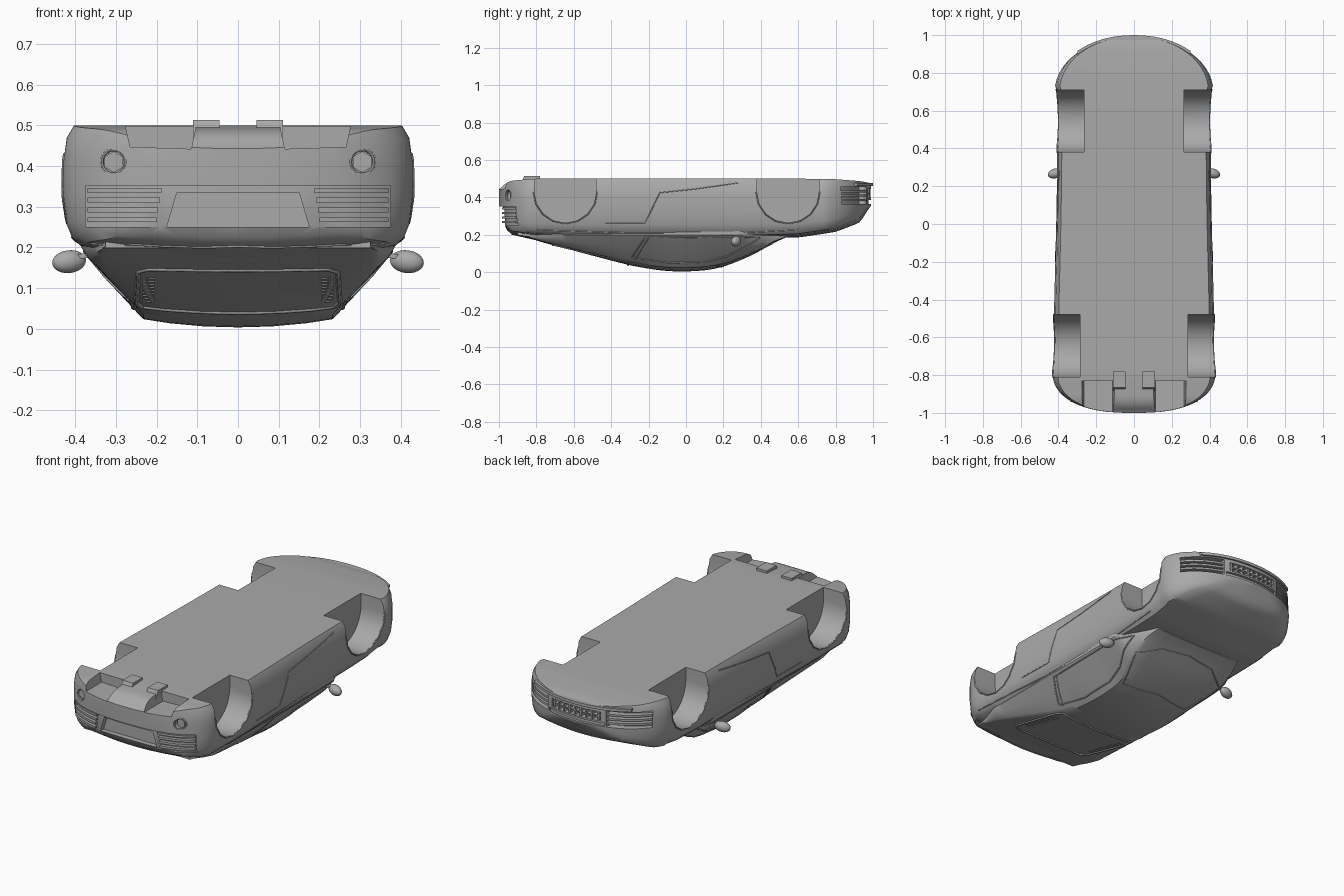
import bpy, bmesh, math
from mathutils import Vector
from mathutils.bvhtree import BVHTree

cube = bpy.data.objects.get("Cube")
if cube:
    bpy.data.objects.remove(cube, do_unlink=True)

grey = bpy.data.materials.new("plain grey")
grey.use_nodes = True
grey.diffuse_color = (0.4, 0.4, 0.4, 1)
grey.node_tree.nodes["Principled BSDF"].inputs["Base Color"].default_value = (0.4, 0.4, 0.4, 1)


def select(ob):
    bpy.ops.object.select_all(action='DESELECT')
    ob.select_set(True)
    bpy.context.view_layer.objects.active = ob


def finish(name, bm):
    bmesh.ops.recalc_face_normals(bm, faces=bm.faces[:])
    me = bpy.data.meshes.new(name)
    bm.to_mesh(me)
    bm.free()
    me.materials.append(grey)
    ob = bpy.data.objects.new(name, me)
    bpy.context.collection.objects.link(ob)
    return ob


def smooth(ob, angle=35):
    select(ob)
    bpy.ops.object.shade_smooth_by_angle(angle=math.radians(angle))


def prism(name, pts, vec):
    """Polygon swept along a vector."""
    bm = bmesh.new()
    face = bm.faces.new([bm.verts.new(p) for p in pts])
    res = bmesh.ops.extrude_face_region(bm, geom=[face])
    moved = [g for g in res["geom"] if isinstance(g, bmesh.types.BMVert)]
    bmesh.ops.translate(bm, vec=vec, verts=moved)
    return finish(name, bm)


def cut(target, cutter):
    mod = target.modifiers.new("cut", 'BOOLEAN')
    mod.operation, mod.solver, mod.object = 'DIFFERENCE', 'EXACT', cutter
    select(target)
    bpy.ops.object.modifier_apply(modifier=mod.name)
    bpy.data.objects.remove(cutter, do_unlink=True)


def loft(name, sections):
    """Half sections of (x, y, z), mirrored into closed rings."""
    bm = bmesh.new()
    rings = []
    for half in sections:
        ring = half + [(-x, y, z) for x, y, z in half[-2:0:-1]]
        rings.append([bm.verts.new(p) for p in ring])
    n = len(rings[0])
    for a, b in zip(rings, rings[1:]):
        for i in range(n):
            j = (i + 1) % n
            bm.faces.new((a[i], a[j], b[j], b[i]))
    bm.faces.new(rings[0])
    bm.faces.new(rings[-1])
    return finish(name, bm)


def lookup(keys, y, col, soft):
    def at(v):
        v = min(max(v, keys[0][0]), keys[-1][0])
        for a, b in zip(keys, keys[1:]):
            if v <= b[0]:
                return a[col] + (b[col] - a[col]) * (v - a[0]) / (b[0] - a[0])
    return (at(y - soft) + 2 * at(y) + at(y + soft)) / 4


# Plan curves of the two rounded ends
def tail(x):
    return -0.8 - 0.2 * math.sqrt(max(0, 1 - (abs(x) / 0.43) ** 2.6))


def nose(x):
    return 0.7 + 0.29 * math.sqrt(max(0, 1 - (abs(x) / 0.42) ** 2.1))


def half_width(y):
    if y < -0.8:
        return 0.43 * (1 - ((-y - 0.8) / 0.2) ** 2) ** (1 / 2.6)
    if y > 0.7:
        return 0.42 * (1 - ((y - 0.7) / 0.29) ** 2) ** (1 / 2.1)
    return 0.419 + 0.011 * math.cos((y + 0.8) / 1.5 * math.pi) - 0.006 * math.sin((y + 0.8) / 1.5 * math.pi)


# Main body: y, deck height, belt height, floor height
body_keys = [(-1, .355, .36, .44), (-.965, .23, .245, .475), (-.93, .2, .22, .49),
             (-.8, .17, .205, .5), (-.5, .175, .2, .5), (0, .19, .2, .5), (.45, .185, .2, .5),
             (.6, .185, .205, .5), (.8, .215, .235, .497), (.93, .265, .29, .487), (.99, .36, .37, .475)]
flank = [(.94, 0), (.98, .1), (1, .3), (1, .6), (.98, .82), (.95, .93), (.9, 1)]
deck = [(.72, .4), (.5, .7), (.25, .93), (0, 1)]


def body_section(y):
    w = half_width(y)
    zd, zb, zf = (lookup(body_keys, y, c, .012) for c in (1, 2, 3))
    pts = [(0, y, zf)]
    pts += [(w * f, y, zf + (zb - zf) * t) for f, t in flank]
    return pts + [(w * f, y, zb + (zd - zb) * t) for f, t in deck]


ends = [math.sin(i / 14 * math.pi / 2) * .997 for i in range(1, 15)]
ys = [-.8 - .2 * t for t in reversed(ends)]
ys += [-.8 + 1.5 * i / 40 for i in range(41)]
ys += [.7 + .29 * t for t in ends]
body = loft("body_shell", [body_section(y) for y in ys])

# Cabin: y, roof height
roof_keys = [(-.9, .205), (-.8, .168), (-.6, .115), (-.3, .036), (-.15, .01), (-.04, .002),
             (.1, .008), (.2, .027), (.35, .088), (.53, .19)]


def cabin_section(y):
    zr = lookup(roof_keys, y, 1, .05)
    h = .205 - zr
    wb = .385 - .5 * max(0, y - .3) - .3 * max(0, -y - .7)
    wt = wb - (wb - .24) * min(1, h / .19)
    return [(0, y, .23), (wb, y, .23), (wb, y, .2),
            ((wb + wt) / 2 + .006, y, .2 - h * .42), (wt + .008, y, zr + h * .18),
            (wt - .008, y, zr + h * .1), (wt * .7, y, zr + h * .05), (wt * .35, y, zr + h * .012), (0, y, zr)]


cabin = loft("cabin", [cabin_section(-.9 + 1.43 * i / 50) for i in range(51)])
trees = {}
for part in (body, cabin):
    trees[part.name] = BVHTree.FromObject(part, bpy.context.evaluated_depsgraph_get())


def seam(name, part, pts, below=False, side=1, r=.003, closed=False):
    """Raised trim line projected on a part, from the side (y, z) or from below (x, y)."""
    if closed:
        pts = pts + pts[:1]
    path = []
    for a, b in zip(pts, pts[1:]):
        for i in range(9):
            u, v = (p + (q - p) * i / 8 for p, q in zip(a, b))
            start, ray = ((side * u, v, -1), (0, 0, 1)) if below else ((side, u, v), (-side, 0, 0))
            hit = trees[part].ray_cast(Vector(start), Vector(ray))[0]
            if hit:
                path.append(hit)
    cu = bpy.data.curves.new(name, 'CURVE')
    cu.dimensions, cu.bevel_depth, cu.bevel_resolution = '3D', r, 1
    sp = cu.splines.new('POLY')
    sp.points.add(len(path) - 1)
    for p, co in zip(sp.points, path):
        p.co = (*co, 1)
    cu.materials.append(grey)
    ob = bpy.data.objects.new(name, cu)
    bpy.context.collection.objects.link(ob)
    select(ob)
    bpy.ops.object.convert(target='MESH')


def slab(name, edge, x0, x1, z0, z1, near, far):
    """Strip that follows a plan curve between two offsets along y."""
    xs = [x0 + (x1 - x0) * i / 12 for i in range(13)]
    pts = [(x, edge(x) + near, z0) for x in xs] + [(x, edge(x) + far, z0) for x in reversed(xs)]
    return prism(name, pts, (0, 0, z1 - z0))


def drum(name, loc, r, depth, sides, axis='Y'):
    bpy.ops.mesh.primitive_cylinder_add(vertices=sides, radius=r, depth=depth, location=loc,
                                        rotation=(math.pi / 2, 0, 0))
    ob = bpy.context.object
    ob.name = name
    ob.data.materials.append(grey)
    return ob


# Wheel wells, with raised arch lips
for label, yc, inner in (("rear", -.645, .285), ("front", .545, .265)):
    arc = [(yc + .165 * math.cos(a), .43 + .165 * math.sin(a))
           for a in (math.pi * (1 + i / 24) for i in range(25))]
    outline = [(yc - .165, .6)] + arc + [(yc + .165, .6)]
    for s, word in ((1, "left"), (-1, "right")):
        cut(body, prism("well_cutter", [(s * inner, y, z) for y, z in outline], (s * .3, 0, 0)))
        lip = [(yc + (y - yc) * 1.03, .43 + (z - .43) * 1.03) for y, z in arc[::3]]
        seam(f"{label}_{word}_arch_lip", "body_shell", lip, side=s, r=.004)

# Tail panel, plate recess and nose intakes
cut(body, slab("panel_cutter", tail, -.375, .375, .25, .352, -.2, .022))
plate = [(-.175, -.99, .25), (.175, -.99, .25), (.15, -.99, .335), (-.15, -.99, .335)]
cut(body, prism("plate_cutter", plate, (0, .05, 0)))
cut(body, slab("grille_cutter", nose, -.15, .15, .395, .445, .1, -.035))
cut(body, slab("slot_cutter", nose, -.17, .17, .365, .385, .1, -.015))
for s in (1, -1):
    cut(body, slab("intake_cutter", nose, s * .18, s * .375, .365, .455, .2, -.04))
    under = [(s * x, -1.1, z) for x, z in ((.115, .442), (.265, .447), (.29, .56), (.09, .56))]
    cut(body, prism("diffuser_cutter", under, (0, .27, 0)))
    cut(body, drum("lamp_cutter", (s * .305, -.95, .41), .03, .06, 24))
smooth(body)
smooth(cabin)

# Nose lip and grille bars
slab("nose_lip", nose, -.3, .3, .462, .478, .01, -.04)
for i in range(9):
    x = -.136 + i * .034
    slab(f"grille_bar_{i}", nose, x - .004, x + .004, .395, .445, -.004, -.036)
slab("grille_crossbar", nose, -.15, .15, .417, .423, -.006, -.036)

# Parts repeated on both sides
for s, word in ((1, "left"), (-1, "right")):
    for i in range(4):
        z = .262 + i * .024
        slab(f"{word}_tail_louver_{i}", tail, s * (.2 - i * .004), s * .37, z, z + .012, .003, .03)
    for i in range(3):
        z = .381 + i * .023
        slab(f"{word}_intake_louver_{i}", nose, s * .178, s * .372, z, z + .011, -.005, -.045)
    # Round lamp with a six-sided lens
    bpy.ops.mesh.primitive_torus_add(location=(s * .305, -.946, .41), rotation=(math.pi / 2, 0, s * .35),
                                     major_radius=.031, minor_radius=.005, major_segments=24, minor_segments=8)
    ring = bpy.context.object
    ring.name = f"{word}_lamp_ring"
    ring.data.materials.append(grey)
    smooth(ring)
    drum(f"{word}_lamp_lens", (s * .305, -.93, .41), .026, .02, 6)
    # Underside tail bracket
    bracket = [(s * .045, y, z) for y, z in ((-.885, .47), (-.865, .513), (-.78, .513), (-.78, .49))]
    prism(f"{word}_tail_bracket", bracket, (s * .065, 0, 0))
    # Door mirror
    bpy.ops.mesh.primitive_uv_sphere_add(segments=20, ring_count=12, location=(s * .415, .268, .165))
    mirror = bpy.context.object
    mirror.name = f"{word}_mirror"
    mirror.scale = (.043, .026, .028)
    mirror.rotation_euler = (0, s * .12, s * -.25)
    mirror.data.materials.append(grey)
    smooth(mirror, 60)
    prism(f"{word}_mirror_arm", [(s * .35, .25, .19), (s * .4, .255, .182), (s * .4, .255, .172), (s * .35, .25, .175)],
          (0, .022, 0))
    # Window, door and sill trim
    window = [(-.29, .08), (-.22, .185), (.25, .19), (.4, .185), (.22, .085), (.1, .055), (-.1, .05)]
    seam(f"{word}_window_frame", "cabin", window, side=s, closed=True, r=.004)
    seam(f"{word}_window_post", "cabin", [(-.27, .07), (-.2, .185)], side=s)
    seam(f"{word}_door_edge", "body_shell", [(-.43, .26), (-.22, .26), (-.14, .425), (.05, .445), (.28, .478)], side=s)
    seam(f"{word}_belt_crease", "body_shell", [(-.8, .225), (-.3, .21), (.3, .21), (.6, .225)], side=s)
    for i in range(9):
        y = -.38 - i * .03
        seam(f"{word}_cover_vent_{i}", "cabin", [(.205, y), (.235, y)], below=True, side=s)

# Windscreen and rear cover frames
screen = [(-.21, .16), (-.29, .36), (-.17, .44), (0, .46), (.17, .44), (.29, .36), (.21, .16), (0, .2)]
seam("windscreen_frame", "cabin", screen, below=True, closed=True)
cover = [(-.235, -.31), (-.25, -.36), (-.245, -.68), (-.22, -.71), (.22, -.71), (.245, -.68), (.25, -.36), (.235, -.31)]
seam("rear_cover_frame", "cabin", cover, below=True, closed=True, r=.006)
seam("tail_lid_edge", "body_shell", [(-.36, -.86), (-.25, -.91), (0, -.93), (.25, -.91), (.36, -.86)], below=True, r=.004)
